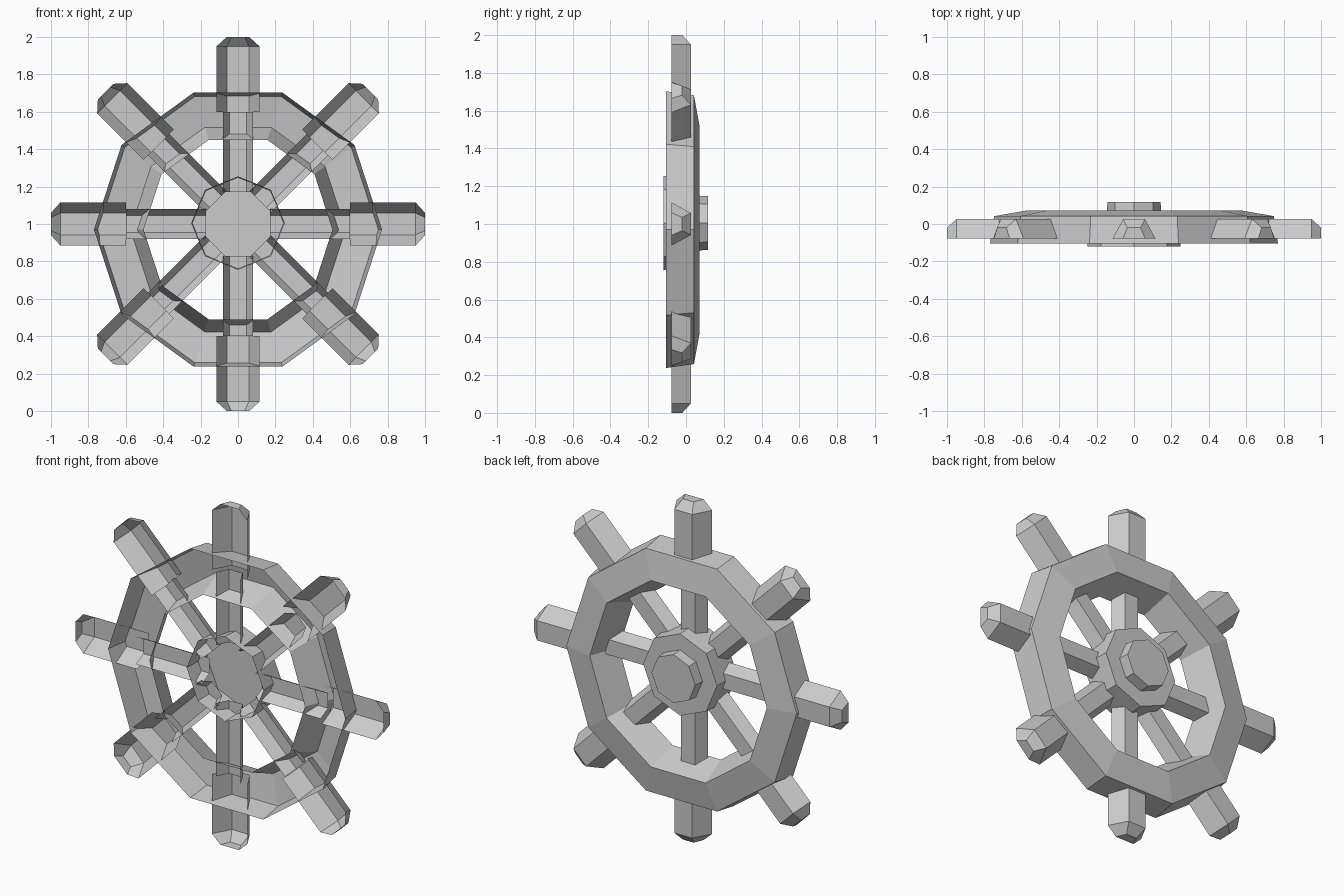
import bpy, bmesh
from math import sin, cos, pi
from mathutils import Matrix, Vector

if "Cube" in bpy.data.objects:
    bpy.data.objects.remove(bpy.data.objects["Cube"])


def loft(name, sections, closed=True, cap=False):
    """Skin successive sections into an open shell facing +y."""
    bm = bmesh.new()
    rows = [[bm.verts.new(p) for p in s] for s in sections]
    n = len(rows[0])
    for a, b in zip(rows, rows[1:]):
        for i in range(n if closed else n - 1):
            j = (i + 1) % n
            bm.faces.new((a[i], a[j], b[j], b[i]))
    if cap:
        bm.faces.new(rows[-1])
    bmesh.ops.recalc_face_normals(bm, faces=bm.faces)
    if sum(f.normal.y * f.calc_area() for f in bm.faces) < 0:
        bmesh.ops.reverse_faces(bm, faces=bm.faces)
    me = bpy.data.meshes.new(name)
    bm.to_mesh(me)
    bm.free()
    ob = bpy.data.objects.new(name, me)
    bpy.context.collection.objects.link(ob)
    return ob


def polygon(sides, r, y, z):
    return [(r * cos(2 * pi * i / sides), y, z + r * sin(2 * pi * i / sides))
            for i in range(sides)]


def channel(front_w, back_w, y0, y1, r):
    """Trapezoid section, open at the front, at distance r along the spoke."""
    return [(-front_w, y0, r), (-back_w, y1, r), (back_w, y1, r), (front_w, y0, r)]


# Ten-sided rim: a channel open at the front
loft("rim", [polygon(10, r, y, 0.97) for r, y in
             ((0.77, -0.105), (0.748, 0.042), (0.575, 0.072), (0.505, -0.10))])

# Hub shell and the small boss on its back
loft("hub", [polygon(8, r, y, 1.005) for r, y in ((0.25, -0.12), (0.24, 0.055))], cap=True)
loft("hub_boss", [polygon(8, r, y, 1.005) for r, y in ((0.146, 0.055), (0.142, 0.117))], cap=True)

# Eight spokes, each ending in a bevelled handle
for k in range(8):
    spoke = loft("spoke", [channel(0.08, 0.045, -0.09, -0.02, r) for r in (0.17, 0.6)],
                 closed=False)
    handle = loft("handle", [channel(0.115, 0.058, -0.078, 0.026, 0.6),
                             channel(0.115, 0.058, -0.078, 0.026, 0.95),
                             channel(0.06, 0.035, -0.078, -0.02, 1.0)],
                  closed=False, cap=True)
    for ob in (spoke, handle):
        ob.matrix_world = Matrix.Translation(Vector((0, 0, 1))) @ Matrix.Rotation(k * pi / 4, 4, 'Y')
